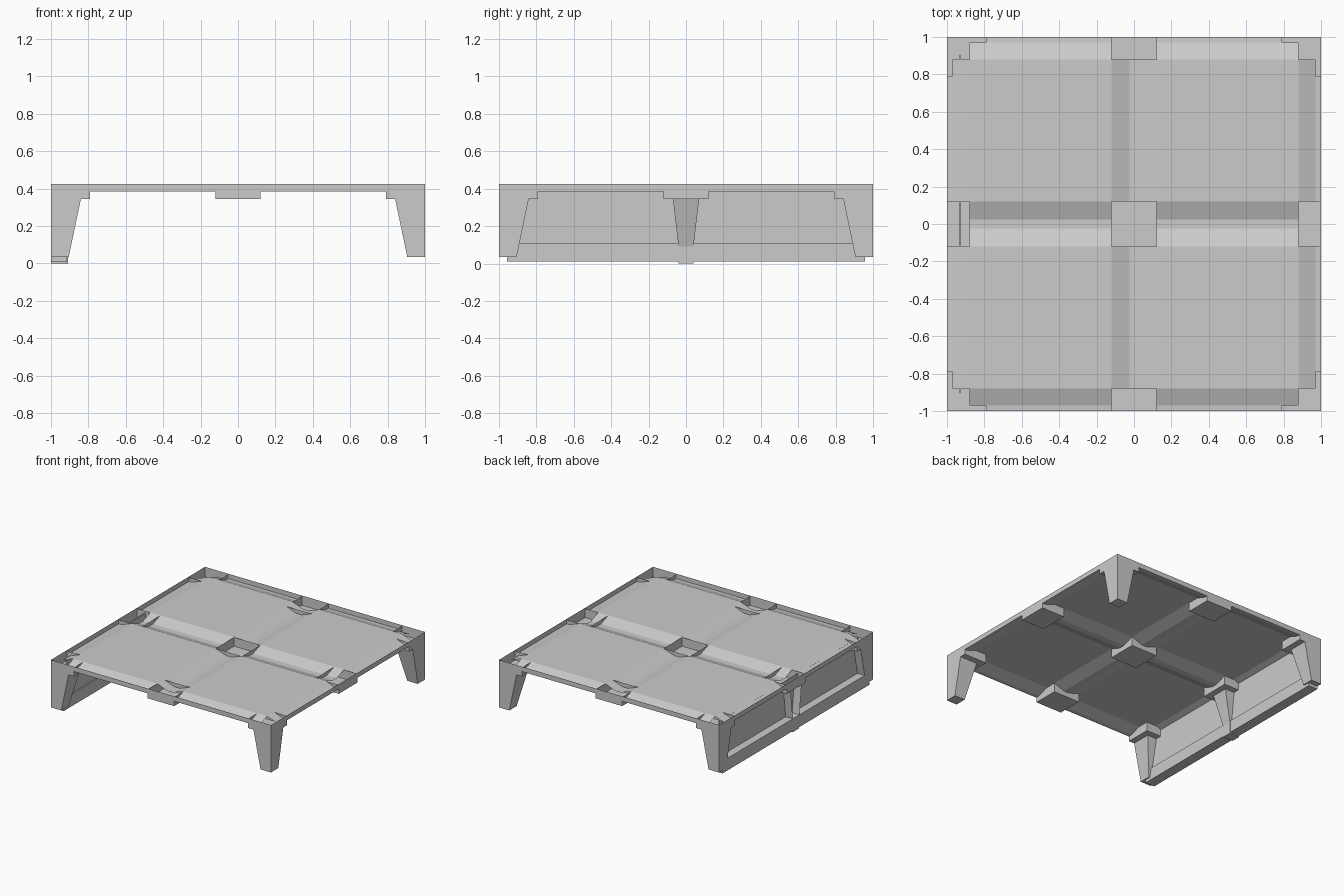
import bpy
import bmesh

cube = bpy.data.objects.get("Cube")
if cube:
    bpy.data.objects.remove(cube, do_unlink=True)

grey = bpy.data.materials.new("plain_grey")
grey.use_nodes = True
COLOUR = (0.6, 0.6, 0.6, 1)
grey.diffuse_color = COLOUR
grey.node_tree.nodes["Principled BSDF"].inputs["Base Color"].default_value = COLOUR

TOP, PANEL, BEAM, NODE, FOOT = 0.425, 0.42, 0.385, 0.345, 0.035
HALF, ARM, GUTTER = 0.12, 0.79, 0.97


def finish(name, bm):
    mesh = bpy.data.meshes.new(name)
    bm.to_mesh(mesh)
    bm.free()
    mesh.materials.append(grey)
    obj = bpy.data.objects.new(name, mesh)
    bpy.context.collection.objects.link(obj)


def frustum(name, low, high, z0, z1, skip=()):
    """Box between two rectangles (x0, x1, y0, y1); skip leaves sides open."""
    bm = bmesh.new()
    rings = []
    for (x0, x1, y0, y1), z in ((low, z0), (high, z1)):
        corners = ((x0, y0), (x1, y0), (x1, y1), (x0, y1))
        rings.append([bm.verts.new((x, y, z)) for x, y in corners])
    a, b = rings
    if "bottom" not in skip:
        bm.faces.new(a[::-1])
    if "top" not in skip:
        bm.faces.new(b)
    for i, side in enumerate(("front", "left", "back", "right")):
        if side not in skip:
            j = (i + 1) % 4
            bm.faces.new((a[i], a[j], b[j], b[i]))
    finish(name, bm)


def height(v):
    """Section through the beams: sloped sides and a narrow flat sole."""
    d = min(abs(v), 1 - abs(v))
    flat = 0.025
    t = min(1, max(0, (d - flat) / (HALF - flat)))
    return BEAM + t * (PANEL - BEAM)


def in_node(x, y):
    """True over the openings above the beam crossings."""
    ax, ay = abs(x), abs(y)
    square = all(v < HALF or v > 1 - HALF for v in (ax, ay))
    arms = min(ax, ay) > ARM and max(ax, ay) > GUTTER
    return square or arms


# Coffered ceiling: four raised panels between valleys
half_lines = (0.025, HALF, ARM, 1 - HALF, GUTTER, 1)
lines = sorted([-v for v in half_lines] + list(half_lines))
bm = bmesh.new()
grid = [[bm.verts.new((x, y, min(height(x), height(y)))) for y in lines] for x in lines]
for i in range(len(lines) - 1):
    for j in range(len(lines) - 1):
        if not in_node((lines[i] + lines[i + 1]) / 2, (lines[j] + lines[j + 1]) / 2):
            bm.faces.new((grid[i][j], grid[i + 1][j], grid[i + 1][j + 1], grid[i][j + 1]))
finish("coffered_ceiling", bm)

# Outer rim
square = (-1, 1, -1, 1)
frustum("outer_rim", square, square, BEAM, TOP, ("top", "bottom"))

# Blocks under the beam crossings
spans = {-1: (-1, -ARM), 0: (-HALF, HALF), 1: (ARM, 1)}
for i in spans:
    for j in spans:
        area = spans[i] + spans[j]
        frustum("beam_block", area, area, NODE, PANEL - 0.002, ("top",))

# Tapered corner legs
LEG_TOP, LEG_FOOT = 0.16, 0.095


def corner(sx, sy, size):
    return tuple(sorted((sx, sx * (1 - size)))) + tuple(sorted((sy, sy * (1 - size))))


for sx in (-1, 1):
    for sy in (-1, 1):
        frustum("corner_leg", corner(sx, sy, LEG_FOOT), corner(sx, sy, LEG_TOP),
                FOOT, NODE, ("top",))

# Side wall: recessed panel, base rail and middle post
RAIL = 0.11
panel = (-0.935, -0.925, -0.9, 0.9)
frustum("wall_panel", panel, panel, RAIL, 0.4)
rail = (-1, -0.915, -0.955, 0.955)
frustum("wall_base_rail", rail, rail, 0.01, RAIL)
post_foot = (-1, -0.91, -0.04, 0.04)
post_top = (-1, -0.84, -0.07, 0.07)
frustum("middle_post", post_foot, post_top, 0.09, NODE, ("top", "right", "bottom"))
frustum("middle_post_foot", post_foot, post_foot, 0, RAIL)
